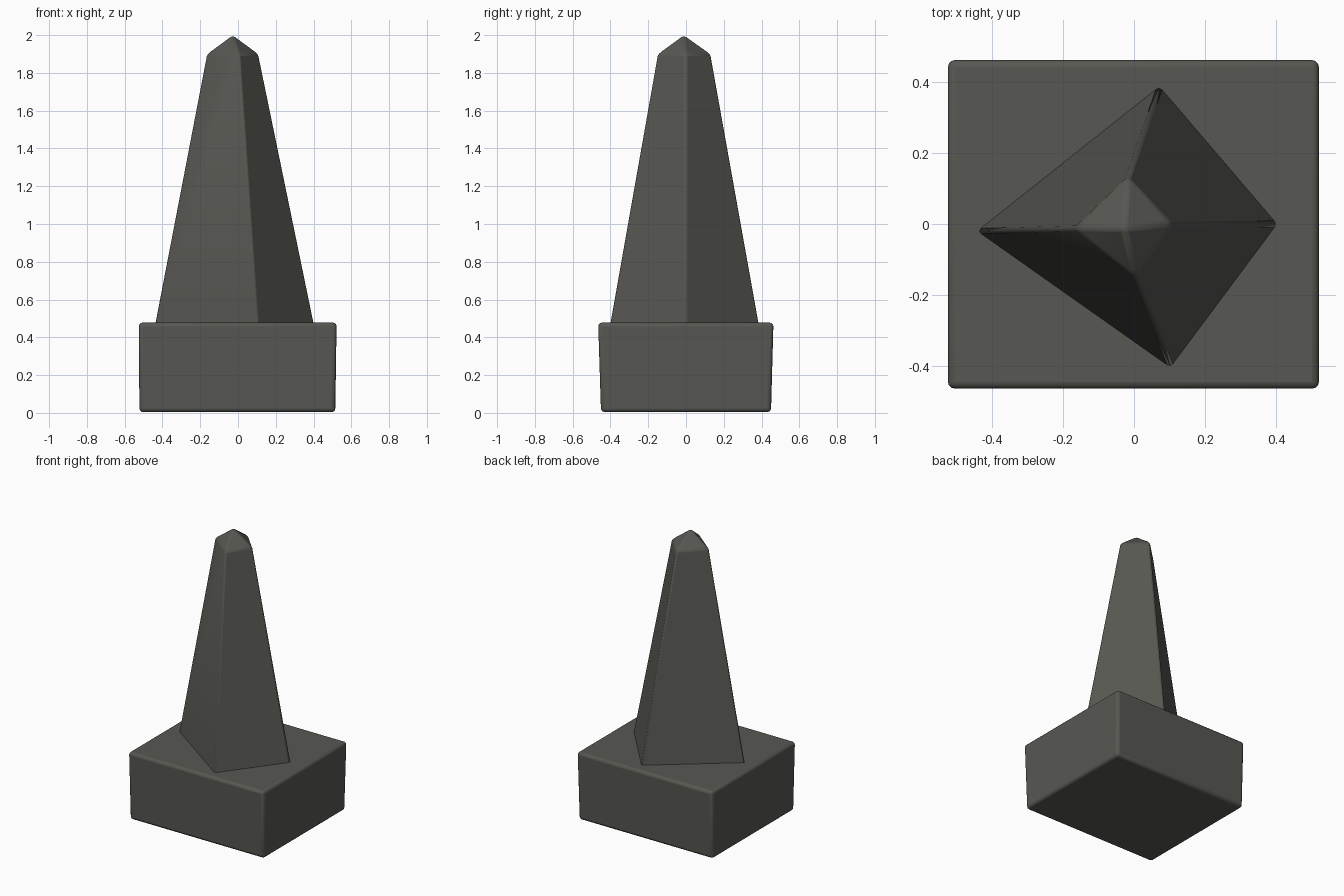
import bpy
import bmesh
import math

cube = bpy.data.objects.get("Cube")
if cube:
    bpy.data.objects.remove(cube, do_unlink=True)

# Dark stone material
stone = bpy.data.materials.new("dark grey stone")
stone.use_nodes = True
colour = (0.095, 0.096, 0.084, 1)
stone.diffuse_color = colour
shader = stone.node_tree.nodes["Principled BSDF"]
shader.inputs["Base Color"].default_value = colour
shader.inputs["Roughness"].default_value = 0.9


def loft(name, rings, bevel, segments, apex=None):
    """Skin four-sided rings from bottom to top, with an optional point."""
    bm = bmesh.new()
    loops = [[bm.verts.new(p) for p in ring] for ring in rings]
    bm.faces.new(loops[0][::-1])
    for low, high in zip(loops, loops[1:]):
        for i in range(4):
            j = (i + 1) % 4
            bm.faces.new((low[i], low[j], high[j], high[i]))
    if apex:
        tip = bm.verts.new(apex)
        for i in range(4):
            bm.faces.new((loops[-1][i], loops[-1][(i + 1) % 4], tip))
    else:
        bm.faces.new(loops[-1])
    bmesh.ops.recalc_face_normals(bm, faces=bm.faces)
    mesh = bpy.data.meshes.new(name)
    bm.to_mesh(mesh)
    bm.free()
    mesh.materials.append(stone)
    ob = bpy.data.objects.new(name, mesh)
    bpy.context.collection.objects.link(ob)
    mod = ob.modifiers.new("worn edges", "BEVEL")
    mod.width = bevel
    mod.segments = segments
    mod.limit_method = "ANGLE"
    mod.angle_limit = math.radians(15)
    bpy.ops.object.select_all(action="DESELECT")
    ob.select_set(True)
    bpy.context.view_layer.objects.active = ob
    bpy.ops.object.shade_smooth_by_angle(angle=math.radians(35))
    return ob


def rectangle(x0, x1, y0, y1, z):
    return [(x0, y0, z), (x1, y0, z), (x1, y1, z), (x0, y1, z)]


def diamond(left, front, right, back, z):
    return [(*p, z) for p in (left, front, right, back)]


# Square plinth, slightly narrower at the foot
loft("plinth", [rectangle(-0.522, 0.515, -0.45, 0.45, 0.004),
                rectangle(-0.525, 0.522, -0.465, 0.463, 0.478)], 0.02, 3)

# Tapered shaft set diagonally, ending in a low pyramid cap
loft("obelisk_shaft",
     [diamond((-0.446, -0.02), (0.104, -0.408), (0.408, 0.0), (0.073, 0.392), 0.455),
      diamond((-0.168, -0.013), (0.005, -0.153), (0.11, 0.0), (-0.018, 0.133), 1.9)],
     0.012, 2, apex=(-0.028, -0.012, 2.003))
